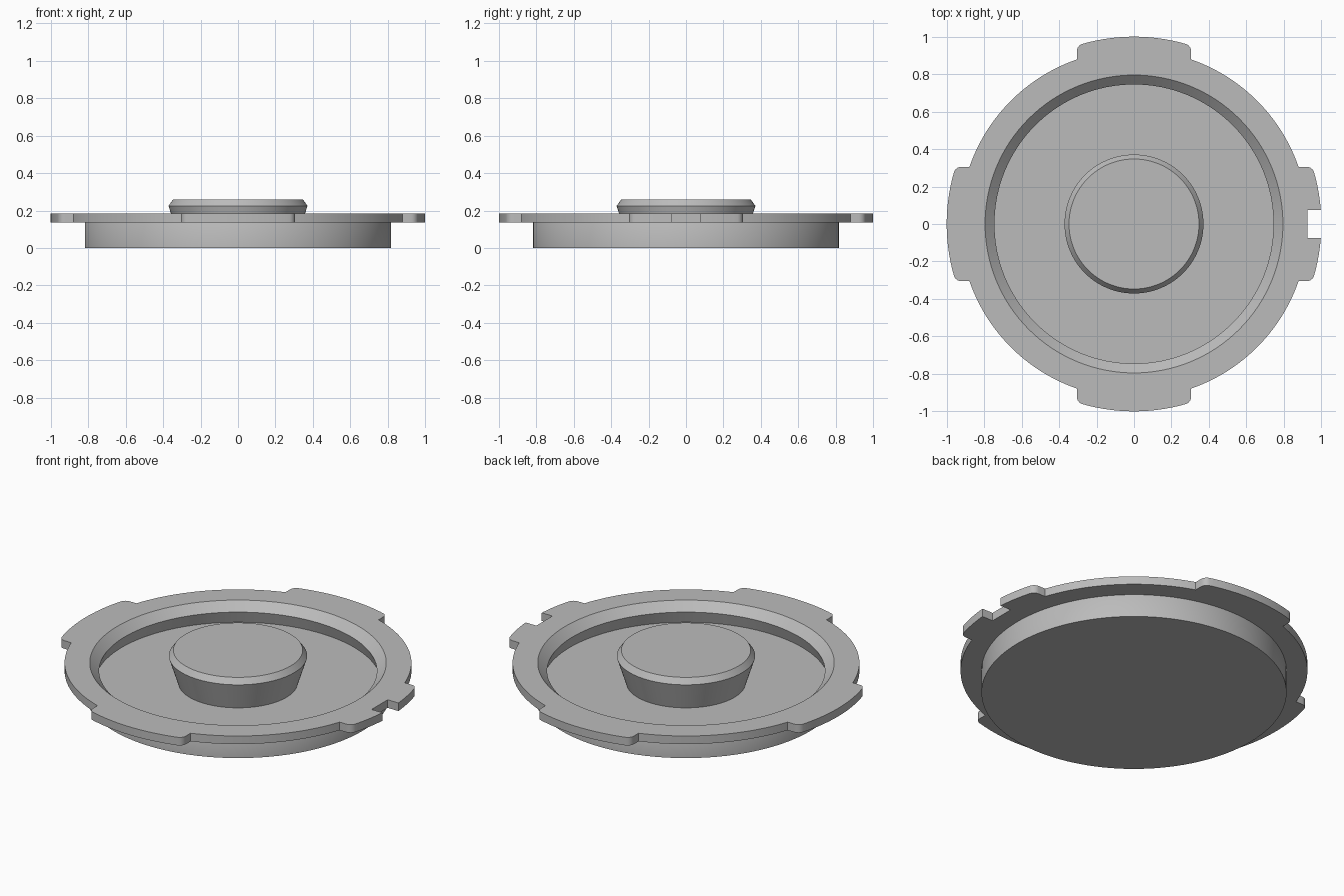
import bpy, bmesh
from math import pi, cos, sin, atan2, sqrt, acos, asin

cube = bpy.data.objects.get("Cube")
if cube:
    bpy.data.objects.remove(cube, do_unlink=True)

grey = bpy.data.materials.new("light_grey")
grey.use_nodes = True
colour = (0.5, 0.5, 0.5, 1)
grey.diffuse_color = colour
grey.node_tree.nodes["Principled BSDF"].inputs["Base Color"].default_value = colour

RIM, TAB, HALF, FILLET = 0.93, 1.0, 0.305, 0.04
HOLE = 0.795
BOTTOM, TOP = 0.135, 0.183


def finish(obj):
    """Assign the material and smooth the round walls."""
    obj.data.materials.clear()
    obj.data.materials.append(grey)
    bpy.ops.object.select_all(action='DESELECT')
    obj.select_set(True)
    bpy.context.view_layer.objects.active = obj
    if obj.type == 'CURVE':
        bpy.ops.object.convert(target='MESH')
    bpy.ops.object.shade_smooth_by_angle()


def lathe(name, profile, steps=128):
    """Revolve an (r, z) profile about the z axis."""
    bm = bmesh.new()
    verts = [bm.verts.new((r, 0, z)) for r, z in profile]
    edges = [bm.edges.new(pair) for pair in zip(verts, verts[1:])]
    bmesh.ops.spin(bm, geom=verts + edges, cent=(0, 0, 0), axis=(0, 0, 1),
                   angle=2 * pi, steps=steps, use_duplicate=False)
    bmesh.ops.remove_doubles(bm, verts=bm.verts, dist=1e-4)
    bmesh.ops.recalc_face_normals(bm, faces=bm.faces)
    mesh = bpy.data.meshes.new(name)
    bm.to_mesh(mesh)
    bm.free()
    obj = bpy.data.objects.new(name, mesh)
    bpy.context.collection.objects.link(obj)
    finish(obj)


def arc(radius, start, end, steps, cx=0, cy=0):
    return [(cx + radius * cos(start + (end - start) * i / steps),
             cy + radius * sin(start + (end - start) * i / steps))
            for i in range(steps + 1)]


def tab_outline(notched):
    """Outline of the tab on +x, counterclockwise, plus the rim arc after it."""
    cy = HALF - FILLET
    cx = sqrt((TAB - FILLET) ** 2 - cy ** 2)
    tip = atan2(cy, cx)
    root = asin(HALF / RIM)
    slot, depth = 0.075, 0.927
    inner = asin(slot / TAB) if notched else 0
    half = arc(TAB, inner, tip, 12)
    half += arc(FILLET, tip, pi / 2, 6, cx, cy)[1:]
    half.append((RIM * cos(root), HALF))
    if notched:
        half.insert(0, (depth, slot))
    lower = [(x, -y) for x, y in reversed(half)]
    if not notched:
        lower.pop()
    return lower + half + arc(RIM, root, pi / 2 - root, 24)[1:-1]


# Flange with four tabs, one of them notched
outline = []
for k in range(4):
    c, s = round(cos(k * pi / 2)), round(sin(k * pi / 2))
    outline += [(c * x - s * y, s * x + c * y) for x, y in tab_outline(k == 0)]
curve = bpy.data.curves.new("flange", 'CURVE')
curve.dimensions = '2D'
curve.fill_mode = 'BOTH'
curve.extrude = (TOP - BOTTOM) / 2
for points in (outline, arc(HOLE, 0, 2 * pi, 128)[:-1]):
    spline = curve.splines.new('POLY')
    spline.points.add(len(points) - 1)
    for point, (x, y) in zip(spline.points, points):
        point.co = (x, y, 0, 1)
    spline.use_cyclic_u = True
flange = bpy.data.objects.new("flange", curve)
flange.location.z = (TOP + BOTTOM) / 2
bpy.context.collection.objects.link(flange)
finish(flange)

# Dish: plug below the flange, with a chamfered and undercut recess
FLOOR = 0.065
lathe("dish", [(0, 0), (0.818, 0), (0.818, BOTTOM), (HOLE, TOP),
               (0.745, 0.135), (0.767, FLOOR), (0, FLOOR)])

# Knob: narrows toward the floor, bevelled at the top
lathe("knob", [(0, FLOOR), (0.32, FLOOR), (0.371, 0.225),
               (0.347, 0.258), (0, 0.258)])
